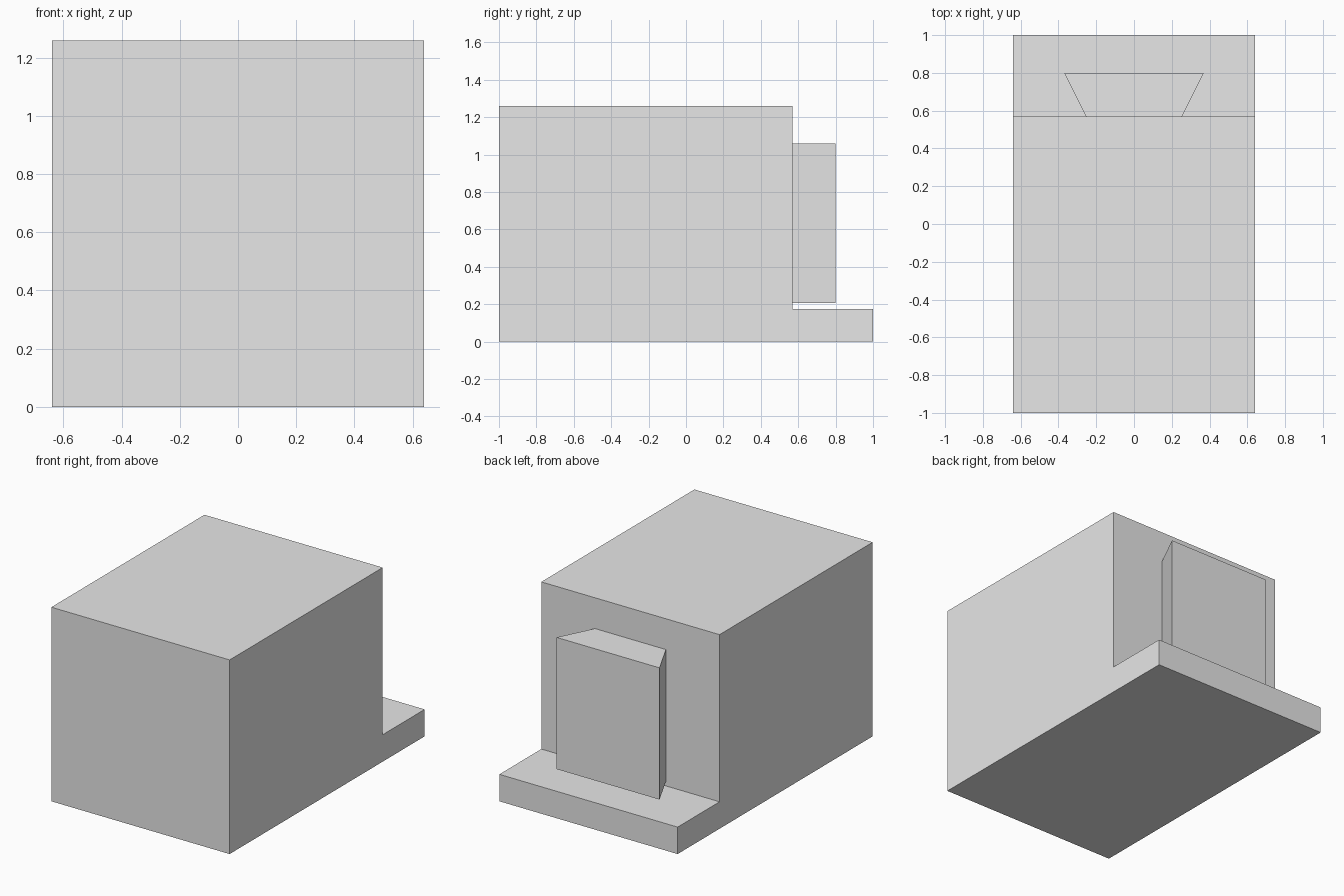
import bpy
import bmesh
from mathutils import Vector

cube = bpy.data.objects.get("Cube")
if cube:
    bpy.data.objects.remove(cube, do_unlink=True)

# Single plain grey
grey = bpy.data.materials.new("plain_grey")
grey.use_nodes = True
colour = (0.8, 0.8, 0.8, 1)
grey.diffuse_color = colour
grey.node_tree.nodes["Principled BSDF"].inputs["Base Color"].default_value = colour


def extrude_profile(name, points, direction):
    """Closed prism: a flat outline pushed along a direction."""
    bm = bmesh.new()
    face = bm.faces.new([bm.verts.new(p) for p in points])
    result = bmesh.ops.extrude_face_region(bm, geom=[face], use_keep_orig=True)
    moved = [g for g in result["geom"] if isinstance(g, bmesh.types.BMVert)]
    bmesh.ops.translate(bm, verts=moved, vec=Vector(direction))
    bmesh.ops.recalc_face_normals(bm, faces=bm.faces)
    mesh = bpy.data.meshes.new(name)
    bm.to_mesh(mesh)
    bm.free()
    mesh.materials.append(grey)
    obj = bpy.data.objects.new(name, mesh)
    bpy.context.collection.objects.link(obj)
    return obj


half_width, height = 0.64, 1.26
back_wall, ledge_top = 0.57, 0.175

# Block with a low ledge at the back: side outline pushed across the width
outline = [(-1, 0), (1, 0), (1, ledge_top), (back_wall, ledge_top),
           (back_wall, height), (-1, height)]
extrude_profile("body_with_ledge", [(-half_width, y, z) for y, z in outline],
                (2 * half_width, 0, 0))

# Flared panel on the back wall, floating just above the ledge
panel_bottom, panel_top, panel_back = 0.205, 1.06, 0.80
flare = [(-0.255, back_wall), (0.255, back_wall), (0.37, panel_back), (-0.37, panel_back)]
extrude_profile("back_panel", [(x, y, panel_bottom) for x, y in flare],
                (0, 0, panel_top - panel_bottom))
